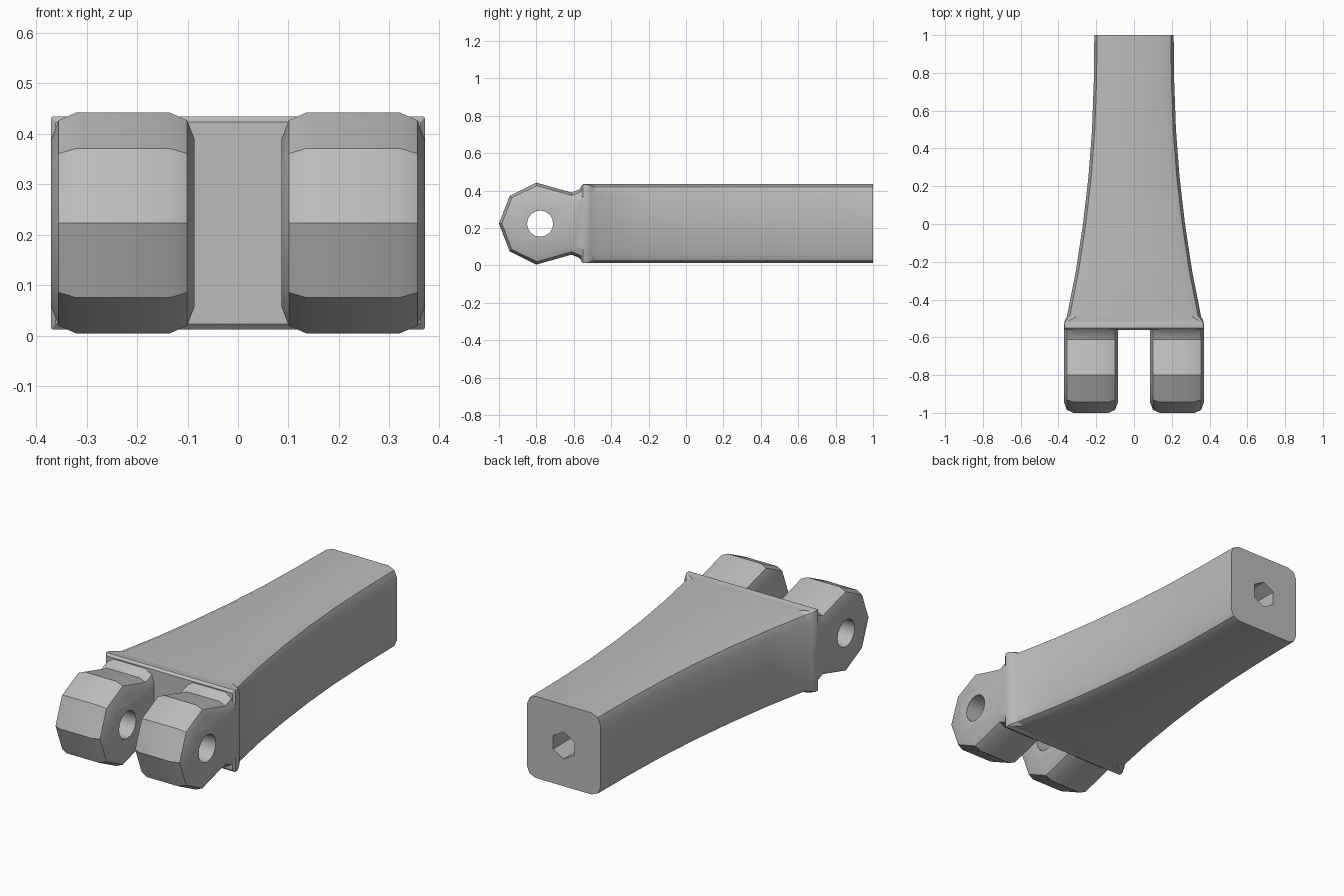
import bpy, bmesh, math
from mathutils import Matrix

if "Cube" in bpy.data.objects:
    bpy.data.objects.remove(bpy.data.objects["Cube"])

ZC = 0.223          # mid height of the whole part
BEVEL = 0.05

metal = bpy.data.materials.new("grey metal")
metal.diffuse_color = (0.5, 0.5, 0.5, 1)
metal.use_nodes = True
metal.node_tree.nodes["Principled BSDF"].inputs["Base Color"].default_value = metal.diffuse_color


def make_object(name, bm):
    bmesh.ops.recalc_face_normals(bm, faces=bm.faces)
    mesh = bpy.data.meshes.new(name)
    bm.to_mesh(mesh)
    bm.free()
    obj = bpy.data.objects.new(name, mesh)
    mesh.materials.append(metal)
    bpy.context.collection.objects.link(obj)
    return obj


def activate(obj):
    bpy.ops.object.select_all(action='DESELECT')
    obj.select_set(True)
    bpy.context.view_layer.objects.active = obj


def drill(obj, sides, radius, depth, matrix):
    """Cut a straight hole along the local z axis of the matrix."""
    bm = bmesh.new()
    bmesh.ops.create_cone(bm, cap_ends=True, segments=sides, radius1=radius,
                          radius2=radius, depth=depth, matrix=matrix)
    cutter = make_object("hole_cutter", bm)
    cutter.hide_render = True
    mod = obj.modifiers.new("hole", 'BOOLEAN')
    mod.operation = 'DIFFERENCE'
    mod.solver = 'EXACT'
    mod.object = cutter
    activate(obj)
    bpy.ops.object.modifier_apply(modifier=mod.name)
    bpy.data.objects.remove(cutter, do_unlink=True)


def smooth(obj):
    activate(obj)
    bpy.ops.object.shade_smooth_by_angle(angle=math.radians(30))


def section(hw, hh, r):
    """Rounded rectangle in x and z, two facets per corner."""
    points = []
    for k, (sx, sz) in enumerate([(1, 1), (-1, 1), (-1, -1), (1, -1)]):
        for step in range(3):
            a = math.pi / 2 * k + math.pi / 4 * step
            points.append((sx * (hw - r) + r * math.cos(a),
                           ZC + sz * (hh - r) + r * math.sin(a)))
    return points


# Flared arm ending in a square collar: y, half width, half height, corner radius
stations = [(1.0, 0.21, 0.211, BEVEL), (0.75, 0.213, 0.211, BEVEL),
            (0.5, 0.222, 0.211, BEVEL), (0.25, 0.241, 0.211, BEVEL),
            (0.0, 0.27, 0.211, BEVEL), (-0.25, 0.308, 0.211, BEVEL),
            (-0.49, 0.355, 0.211, BEVEL), (-0.51, 0.366, 0.211, 0.025),
            (-0.53, 0.37, 0.211, 0.004), (-0.55, 0.37, 0.211, 0.004),
            (-0.562, 0.362, 0.2, 0.004)]
bm = bmesh.new()
rings = [[bm.verts.new((x, y, z)) for x, z in section(hw, hh, r)]
         for y, hw, hh, r in stations]
for a, b in zip(rings, rings[1:]):
    for i in range(len(a)):
        j = (i + 1) % len(a)
        bm.faces.new((a[i], a[j], b[j], b[i]))
bm.faces.new(rings[0])
bm.faces.new(rings[-1])
arm = make_object("arm", bm)
# Hexagonal socket in the back end
drill(arm, 6, 0.07, 0.6,
      Matrix.Translation((0, 1.0, ZC)) @ Matrix.Rotation(math.pi / 2, 4, 'X'))
smooth(arm)

# Two hinge lugs with faceted heads and pin holes
upper = [(-0.55, 0.209), (-0.572, 0.182), (-0.612, 0.166),
         (-0.8, 0.219), (-0.943, 0.148)]
outline = upper + [(-1.0, 0)] + [(y, -h) for y, h in reversed(upper)]
X_IN, X_OUT = 0.086, 0.37
for side, name in ((-1, "left_lug"), (1, "right_lug")):
    bm = bmesh.new()
    caps = [[bm.verts.new((side * x, y, ZC + h)) for y, h in outline]
            for x in (X_IN, X_OUT)]
    n = len(outline)
    for cap in caps:
        bm.faces.new(cap)
    for i in range(n):
        j = (i + 1) % n
        bm.faces.new((caps[0][i], caps[0][j], caps[1][j], caps[1][i]))
    bmesh.ops.recalc_face_normals(bm, faces=bm.faces)
    # Round both rims, leaving the edge against the collar sharp
    rims = [bm.edges.get((cap[i], cap[i + 1])) for cap in caps for i in range(n - 1)]
    bmesh.ops.bevel(bm, geom=rims, offset=BEVEL, offset_type='OFFSET',
                    segments=2, profile=0.5, affect='EDGES', clamp_overlap=False)
    lug = make_object(name, bm)
    drill(lug, 16, 0.07, 0.6,
          Matrix.Translation((side * 0.228, -0.78, ZC))
          @ Matrix.Rotation(math.pi / 2, 4, 'Y'))
    smooth(lug)
